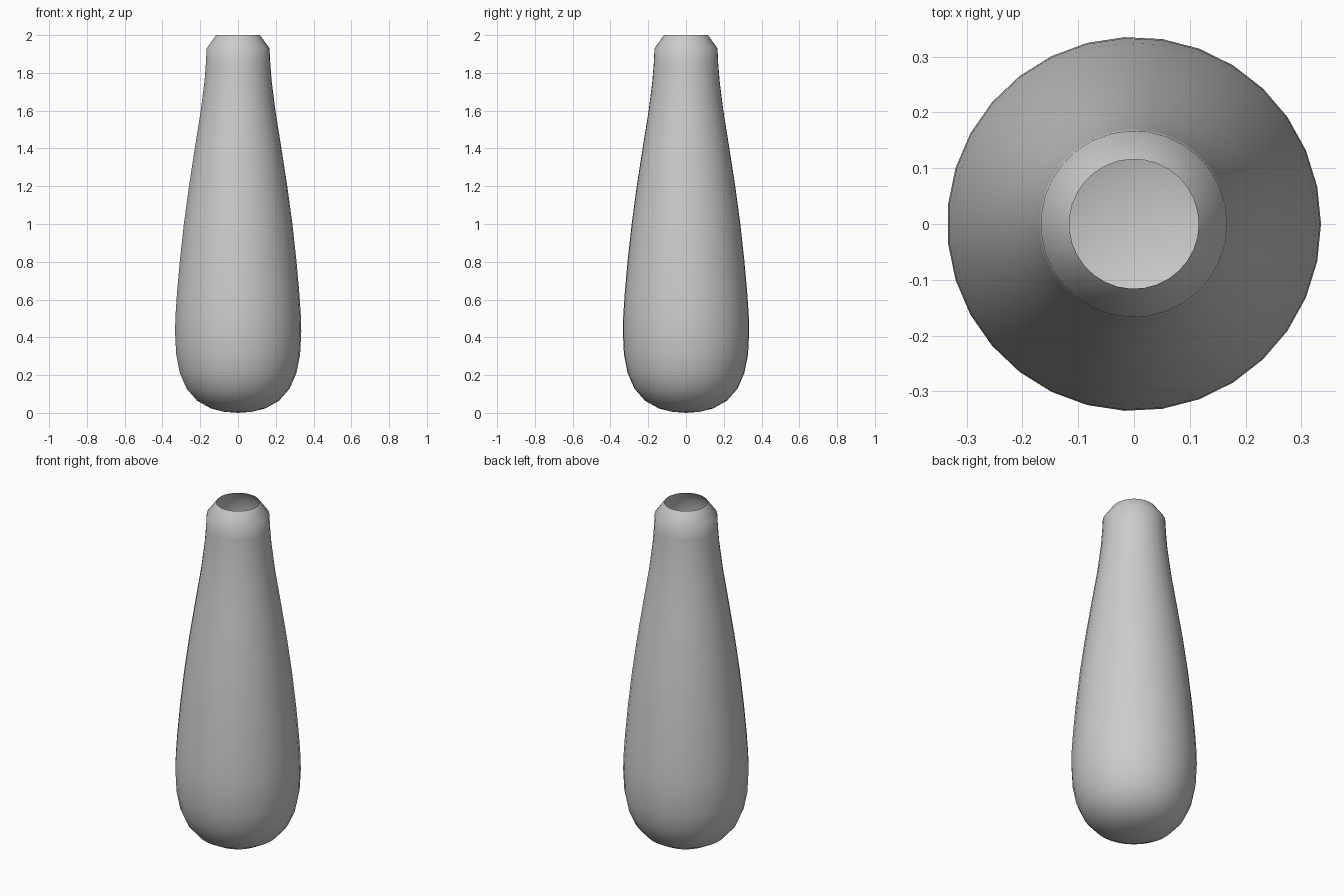
import bpy
import bmesh
import math
from mathutils import Vector

cube = bpy.data.objects.get("Cube")
if cube:
    bpy.data.objects.remove(cube, do_unlink=True)

SIDES = 31

# One plain grey for the whole vase
grey = bpy.data.materials.new("light_grey")
grey.use_nodes = True
color = (0.6, 0.6, 0.6, 1.0)
grey.diffuse_color = color
grey.node_tree.nodes["Principled BSDF"].inputs["Base Color"].default_value = color

# Outline from the base centre up to the open rim: radius, height
profile = [
    (0, 0), (0.075, 0.006), (0.145, 0.024), (0.217, 0.064), (0.273, 0.128),
    (0.309, 0.21), (0.329, 0.31), (0.335, 0.43), (0.333, 0.51), (0.325, 0.63),
    (0.31, 0.8), (0.288, 1.0), (0.261, 1.2), (0.23, 1.4), (0.198, 1.6),
    (0.178, 1.76), (0.171, 1.85), (0.167, 1.93), (0.116, 2.0),
]

# Revolve the outline into a thin open shell
bm = bmesh.new()
verts = [bm.verts.new((r, 0, z)) for r, z in profile]
edges = [bm.edges.new(pair) for pair in zip(verts, verts[1:])]
bmesh.ops.spin(bm, geom=verts + edges, cent=(0, 0, 0), axis=(0, 0, 1),
               angle=math.tau, steps=SIDES, use_merge=False)
bmesh.ops.remove_doubles(bm, verts=bm.verts, dist=0.0005)

# Turn every face away from the axis
for face in bm.faces:
    middle = face.calc_center_median()
    if face.normal.length == 0:
        face.normal_update()
    if face.normal.dot(middle - Vector((0, 0, 0.5 if middle.z < 0.5 else middle.z))) < 0:
        face.normal_flip()
    face.smooth = True

mesh = bpy.data.meshes.new("vase_body")
bm.to_mesh(mesh)
bm.free()
mesh.materials.append(grey)
vase = bpy.data.objects.new("vase_body", mesh)
bpy.context.collection.objects.link(vase)
